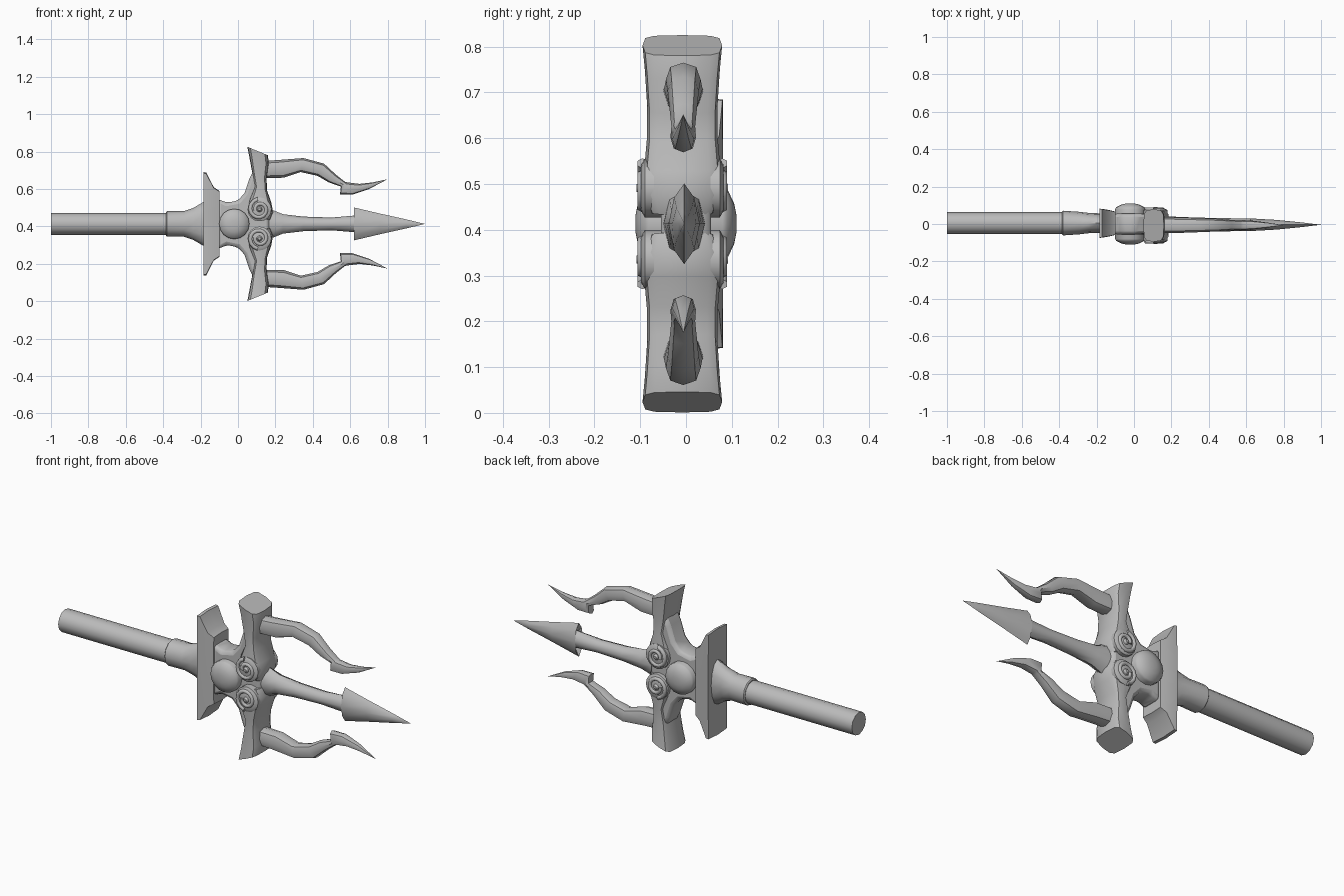
import bpy, bmesh, math
from mathutils import Vector

AXIS_Z = 0.413
cube = bpy.data.objects.get("Cube")
if cube:
    bpy.data.objects.remove(cube)

steel = bpy.data.materials.new("grey steel")
steel.use_nodes = True
GREY = (0.5, 0.5, 0.5, 1)
steel.diffuse_color = GREY
steel.node_tree.nodes["Principled BSDF"].inputs["Base Color"].default_value = GREY


def finish(name, bm, y=0, mirror=False, bevel=0, angle=40):
    """Turn a bmesh into a shaded object on the weapon's long axis."""
    bmesh.ops.recalc_face_normals(bm, faces=bm.faces)
    mesh = bpy.data.meshes.new(name)
    bm.to_mesh(mesh)
    bm.free()
    mesh.materials.append(steel)
    ob = bpy.data.objects.new(name, mesh)
    bpy.context.collection.objects.link(ob)
    ob.location = (0, y, AXIS_Z)
    if bevel:
        mod = ob.modifiers.new("soft edge", 'BEVEL')
        mod.width, mod.segments = bevel, 2
    if mirror:
        mod = ob.modifiers.new("mirror", 'MIRROR')
        mod.use_axis = (False, False, True)
        mod.use_mirror_merge = False
    bpy.ops.object.select_all(action='DESELECT')
    ob.select_set(True)
    bpy.context.view_layer.objects.active = ob
    bpy.ops.object.shade_smooth_by_angle(angle=math.radians(angle))
    return ob


def loft(name, sections, n=8, e=1.0, **kw):
    """Skin rings given as (xa, za, xb, zb, half width in y); e<1 boxy, e>1 diamond."""
    bm = bmesh.new()
    rings = []
    power = lambda v: math.copysign(abs(v) ** e, v) if abs(v) > 1e-6 else 0
    for xa, za, xb, zb, w in sections:
        a, b = Vector((xa, 0, za)), Vector((xb, 0, zb))
        ring = []
        for i in range(n):
            t = math.tau * i / n
            p = (a + b) / 2 + (a - b) / 2 * power(math.cos(t))
            p.y = w * power(math.sin(t))
            ring.append(bm.verts.new(p))
        rings.append(ring)
    for r, s in zip(rings, rings[1:]):
        for i in range(n):
            j = (i + 1) % n
            bm.faces.new((r[i], r[j], s[j], s[i]))
    bm.faces.new(rings[0])
    bm.faces.new(rings[-1])
    bmesh.ops.remove_doubles(bm, verts=bm.verts, dist=0.0005)
    return finish(name, bm, **kw)


def straight(rows):
    """Rings along x from (x, half height, half width)."""
    return [(x, h, x, -h, w) for x, h, w in rows]


def turned(name, rows, cx, cz, n=16, **kw):
    """Rings turned about a y axis through (cx, cz), from (y, radius)."""
    bm = bmesh.new()
    rings = [[bm.verts.new((cx + r * math.cos(math.tau * i / n), y,
                            cz + r * math.sin(math.tau * i / n))) for i in range(n)]
             for y, r in rows]
    for r, s in zip(rings, rings[1:]):
        for i in range(n):
            j = (i + 1) % n
            bm.faces.new((r[i], r[j], s[j], s[i]))
    bm.faces.new(rings[0])
    bm.faces.new(rings[-1])
    return finish(name, bm, **kw)


# Shaft and its flared collar
loft("shaft", straight([(-1, .058, .058), (-.3, .058, .058)]), n=12, y=.005)
loft("collar", straight([(-.385, .062, .06), (-.38, .068, .066), (-.29, .068, .06),
                         (-.24, .085, .054), (-.18, .12, .052), (-.11, .125, .055)]), n=12, y=.005)

# Tall crossguard plate, tapering forward
loft("crossguard", straight([(-.185, .277, .078), (-.17, .275, .077),
                             (-.13, .197, .07), (-.1, .177, .062)]), e=.06, y=.004)

# Hub with concave shoulders that run out into the wings
half = [(-.11, .135), (-.06, .113), (0, .125), (.035, .165), (.06, .24), (.085, .29),
        (.13, .26), (.15, .15), (.17, .06)]
outline = half + [(x, -z) for x, z in reversed(half)]
bm = bmesh.new()
front = bm.faces.new([bm.verts.new((x, -.055, z)) for x, z in outline])
back = bmesh.ops.extrude_face_region(bm, geom=[front])
bmesh.ops.translate(bm, vec=(0, .11, 0),
                    verts=[v for v in back["geom"] if isinstance(v, bmesh.types.BMVert)])
finish("hub", bm, bevel=.018)

# Domed boss through the hub
turned("boss", [(-.11, .02), (-.105, .045), (-.09, .076), (-.08, .081),
                (.08, .081), (.09, .076), (.105, .045), (.11, .02)], -.02, 0)

# Flared wings with a boxy section
loft("wing", [(.05, .412, .16, .367, .087), (.06, .36, .165, .315, .082),
              (.075, .28, .153, .24, .077), (.09, .2, .155, .18, .077),
              (.06, .13, .178, .115, .083), (.05, .085, .188, .06, .085),
              (.07, .035, .172, .02, .07)], n=12, e=.5, y=-.008, mirror=True)

# Scroll drums at the wing roots, each with a raised spiral and eye
turned("scroll_drum", [(-.09, .05), (-.082, .064), (.082, .064), (.09, .05)],
       .115, .078, y=-.008, mirror=True)
turned("scroll_eye", [(-.1, .008), (-.088, .017), (.088, .017), (.1, .008)],
       .115, .078, n=8, y=-.008, mirror=True)
for side, name in ((-1, "front_spiral"), (1, "back_spiral")):
    bm = bmesh.new()
    rings = []
    for k in range(19):
        t = math.radians(100 + 25 * k)
        r = .055 - .0018 * k
        ring = []
        for i in range(6):
            u = math.tau * i / 6
            q = r + .011 * math.cos(u)
            ring.append(bm.verts.new((.115 + q * math.cos(t), side * (.087 + .012 * math.sin(u)),
                                      .078 + q * math.sin(t))))
        rings.append(ring)
    for r, s in zip(rings, rings[1:]):
        for i in range(6):
            j = (i + 1) % 6
            bm.faces.new((r[i], r[j], s[j], s[i]))
    bm.faces.new(rings[0])
    bm.faces.new(rings[-1])
    finish(name, bm, y=-.008, mirror=True, angle=65)

# Centre prong with a barbed spearhead
loft("centre_prong", straight([(.1, .09, .046), (.18, .076, .045), (.24, .052, .042),
                               (.35, .039, .038), (.5, .034, .035), (.64, .046, .033)]),
     y=-.004, angle=50)
loft("spearhead", straight([(.645, .04, .03), (.62, .088, .034), (.76, .055, .026),
                            (.9, .024, .012), (1, 0, 0)]), e=1.25, y=-.004, angle=35)

# Curved outer tines ending in hooked barbs
loft("outer_tine", [(.12, .335, .13, .245, .044), (.22, .342, .245, .247, .042),
                    (.35, .352, .335, .277, .038), (.46, .322, .425, .257, .034),
                    (.525, .262, .485, .222, .029), (.572, .225, .55, .2, .026),
                    (.585, .222, .545, .156, .028), (.65, .214, .61, .156, .024),
                    (.72, .222, .7, .186, .014), (.8, .239, .8, .239, 0)],
     e=.85, y=-.006, mirror=True, angle=45)
